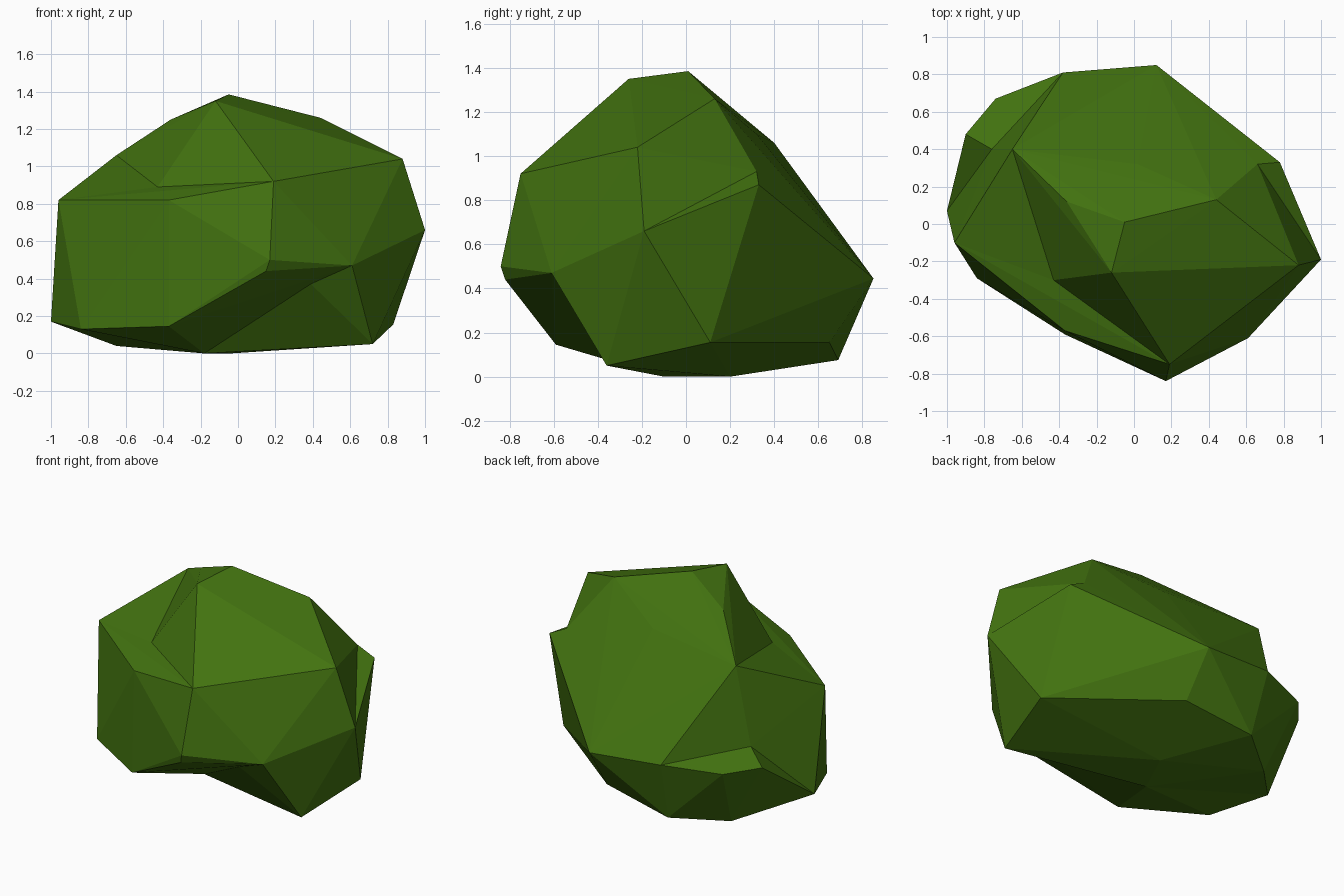
import bpy
import bmesh

default_cube = bpy.data.objects.get("Cube")
if default_cube:
    bpy.data.objects.remove(default_cube, do_unlink=True)

# Single moss green colour
moss = bpy.data.materials.new("moss_green")
moss.use_nodes = True
moss_colour = (0.055, 0.17, 0.005, 1)
moss.diffuse_color = moss_colour
shader = next(n for n in moss.node_tree.nodes if n.type == "BSDF_PRINCIPLED")
shader.inputs["Base Color"].default_value = moss_colour
shader.inputs["Roughness"].default_value = 0.9


def chunk(name, *corners):
    """Make one flat-sided chunk as the convex hull of its corners."""
    bm = bmesh.new()
    for corner in corners:
        bm.verts.new(corner)
    hull = bmesh.ops.convex_hull(bm, input=bm.verts[:])
    spare = set(hull["geom_interior"]) | set(hull["geom_unused"])
    spare_verts = [v for v in spare if isinstance(v, bmesh.types.BMVert)]
    bmesh.ops.delete(bm, geom=spare_verts, context="VERTS")
    bmesh.ops.recalc_face_normals(bm, faces=bm.faces[:])
    mesh = bpy.data.meshes.new(name)
    bm.to_mesh(mesh)
    bm.free()
    mesh.materials.append(moss)
    obj = bpy.data.objects.new(name, mesh)
    bpy.context.collection.objects.link(obj)
    return obj


# Corners of the crown
peak = (-.05, .01, 1.385)
peak_front = (-.12, -.26, 1.35)
crown_right = (-.36, .12, 1.25)
crown_left = (.44, .13, 1.26)
crown_back = (.02, .32, 1.1)
shoulder_top = (-.65, .4, 1.06)
left_top = (.88, -.22, 1.04)

# Corners of the left side and its spur
left_tip = (1, -.19, .66)
spur_root = (.66, .32, .93)
spur_tip = (.78, .33, .87)
left_foot_front = (.72, -.36, .05)
left_foot_back = (.83, .11, .155)

# Corners of the front ledge
notch = (-.43, -.3, .89)
brow = (.19, -.75, .92)
nose = (.17, -.84, .5)
nose_under = (.15, -.82, .44)
cheek = (.61, -.61, .47)
undercut = (.38, -.55, .38)
ledge_middle = (-.37, -.57, .82)
ledge_end = (-.96, -.1, .82)
ledge_foot = (-.37, -.59, .145)
right_foot_front = (-.84, -.29, .13)
right_foot = (-1, .07, .17)

# Corners of the back shelf
back_tip = (.12, .85, .445)
back_right = (-.38, .81, .48)
shelf_outer = (-.74, .67, .46)
shelf_end = (-.9, .48, .475)
shelf_inner = (-.76, .4, .55)

# Corners of the underside
back_foot_left = (.13, .65, .155)
back_foot_right = (-.35, .69, .075)
right_base = (-.65, .45, .04)
base_front = (-.18, -.1, 0)
base_back = (-.04, .2, 0)

# Overlapping chunks leave the notches and ledges between them
chunk("main_rock", peak, peak_front, crown_right, crown_left, crown_back,
      shoulder_top, left_top, left_tip, spur_root, left_foot_front,
      left_foot_back, notch, brow, cheek, undercut, back_tip, back_right,
      back_foot_left, base_front, base_back)
chunk("front_ledge", notch, brow, nose, nose_under, cheek, undercut,
      ledge_middle, ledge_end, ledge_foot, right_foot_front, right_foot,
      base_front)
chunk("right_shoulder", shoulder_top, notch, ledge_end, right_foot,
      shelf_inner, back_right, base_front)
chunk("back_shelf", back_tip, back_right, shelf_outer, shelf_end,
      shelf_inner, right_foot, back_foot_left, back_foot_right, right_base,
      base_front, base_back)
chunk("left_spur", spur_root, spur_tip, left_tip, left_foot_back, back_tip,
      back_foot_left, base_back)
